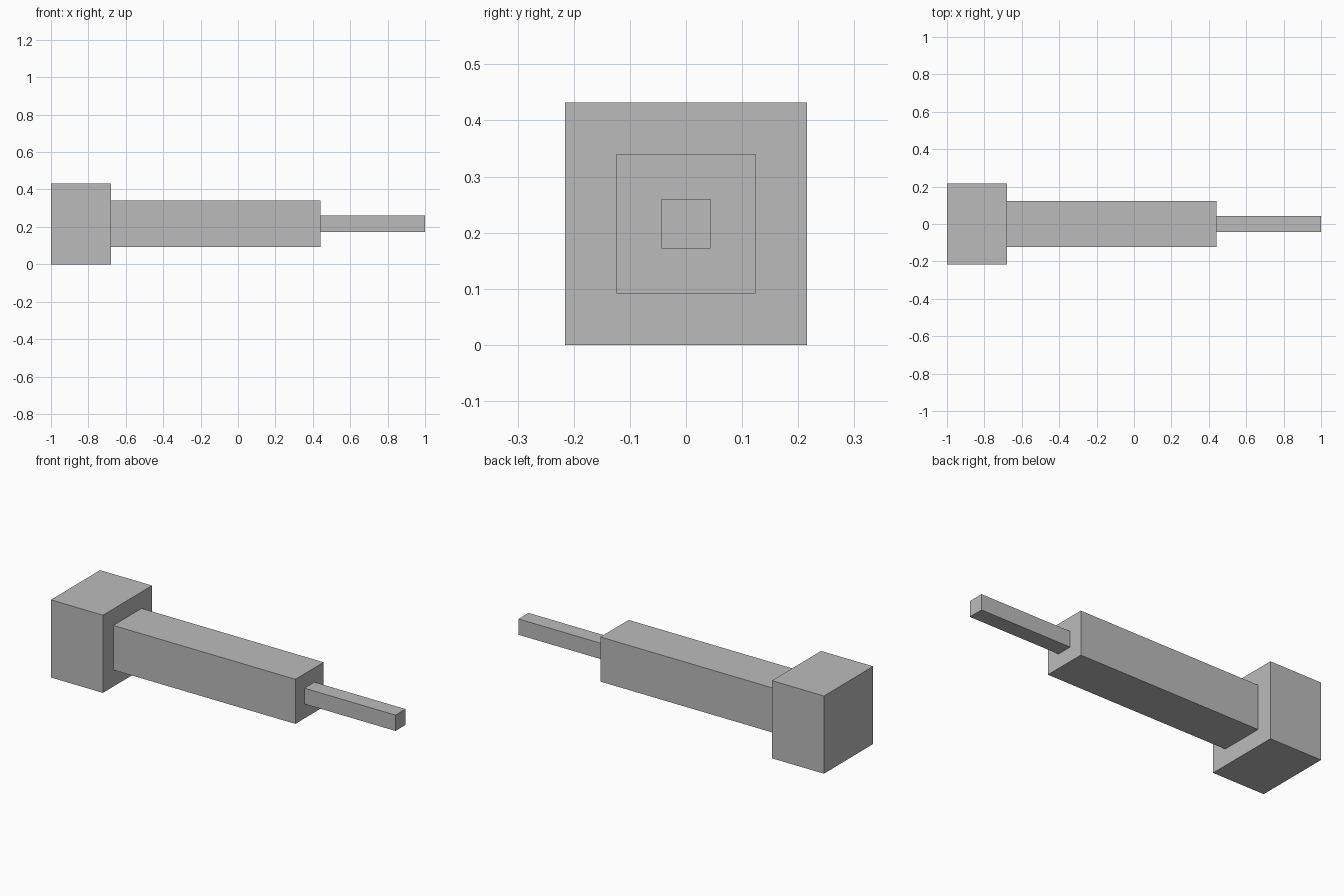
import bpy

# Remove the default cube
default = bpy.data.objects.get("Cube")
if default:
    bpy.data.objects.remove(default, do_unlink=True)

# Single plain grey
grey = bpy.data.materials.new("plain_grey")
grey.use_nodes = True
colour = (0.5, 0.5, 0.5, 1)
grey.diffuse_color = colour
grey.node_tree.nodes["Principled BSDF"].inputs["Base Color"].default_value = colour

AXIS_HEIGHT = 0.216


def square_bar(name, x_start, x_end, width):
    """Square-section bar lying along the x axis."""
    middle = (x_start + x_end) / 2
    bpy.ops.mesh.primitive_cube_add(size=1, location=(middle, 0, AXIS_HEIGHT))
    bar = bpy.context.object
    bar.name = name
    bar.scale = (x_end - x_start, width, width)
    bpy.ops.object.transform_apply(location=False, rotation=False, scale=True)
    bar.data.materials.append(grey)
    return bar


# Stepped shaft: wide head, long body, thin tip
square_bar("head_block", -1, -0.68, 2 * AXIS_HEIGHT)
square_bar("body_bar", -0.68, 0.44, 0.248)
square_bar("tip_rod", 0.44, 1, 0.088)
